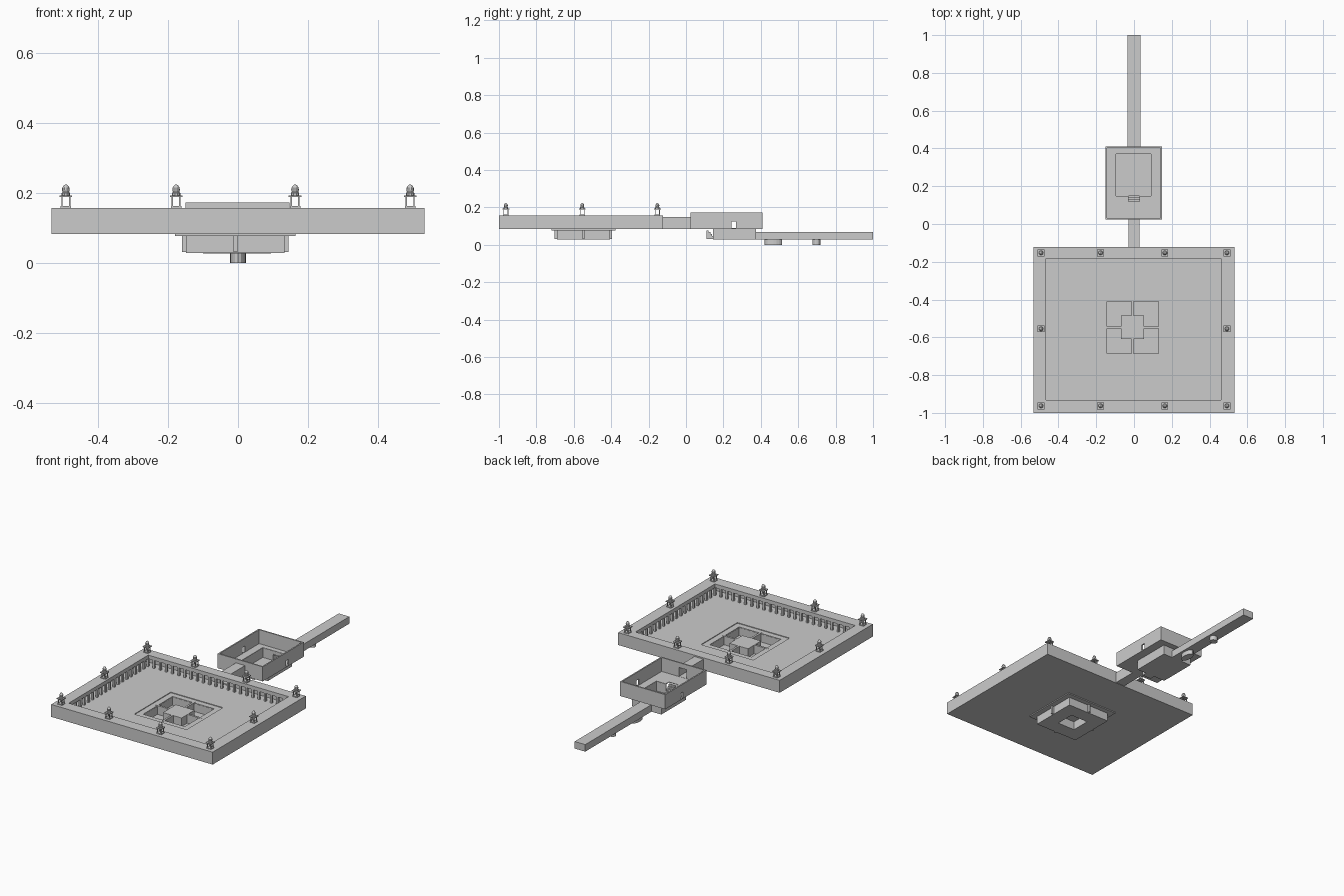
import bpy, bmesh, math

if "Cube" in bpy.data.objects:
    bpy.data.objects.remove(bpy.data.objects["Cube"])

def finish(name, bm):
    bmesh.ops.recalc_face_normals(bm, faces=bm.faces[:])
    me = bpy.data.meshes.new(name)
    bm.to_mesh(me)
    bm.free()
    ob = bpy.data.objects.new(name, me)
    bpy.context.collection.objects.link(ob)
    return ob

def add_box(bm, x0, x1, y0, y1, z0, z1):
    vs = bmesh.ops.create_cube(bm, size=1)["verts"]
    for v in vs:
        v.co.x = x1 if v.co.x > 0 else x0
        v.co.y = y1 if v.co.y > 0 else y0
        v.co.z = z1 if v.co.z > 0 else z0

def box(name, *b):
    bm = bmesh.new()
    add_box(bm, *b)
    return finish(name, bm)

def ring(name, outer, inner, a, b, along_y=False):
    # rectangular frame between two rectangles, extruded from a to b
    bm = bmesh.new()
    def loop(r, h):
        pts = [(r[0], r[2]), (r[1], r[2]), (r[1], r[3]), (r[0], r[3])]
        return [bm.verts.new((p, h, q) if along_y else (p, q, h)) for p, q in pts]
    loops = [loop(outer, a), loop(outer, b), loop(inner, b), loop(inner, a)]
    for k in range(4):
        A, B = loops[k], loops[(k + 1) % 4]
        for i in range(4):
            j = (i + 1) % 4
            bm.faces.new((A[i], A[j], B[j], B[i]))
    return finish(name, bm)

def inset(r, t):
    return (r[0] + t, r[1] - t, r[2] + t, r[3] - t)

def cut(ob, *b):
    c = box("cutter", *b)
    c.hide_render = True
    m = ob.modifiers.new("opening", "BOOLEAN")
    m.operation, m.solver, m.object = "DIFFERENCE", "EXACT", c
    bpy.context.view_layer.objects.active = ob
    bpy.ops.object.modifier_apply(modifier=m.name)
    bpy.data.objects.remove(c)

# Courtyard: floor, outer wall, gallery roof and inner beam
court = (-0.533, 0.533, -1.0, -0.122)
inner = (-0.465, 0.461, -0.932, -0.182)
ledge = (-0.18, 0.165, -0.72, -0.377)
pit = (-0.148, 0.133, -0.69, -0.407)
ring("court_floor", court, ledge, 0.083, 0.087)
wall = ring("court_wall", court, inset(court, 0.01), 0.087, 0.15)
cut(wall, -0.025, 0.025, -0.15, -0.1, 0.088, 0.143)
ring("gallery_roof", court, inner, 0.15, 0.157)
ring("gallery_beam", inset(inner, -0.012), inner, 0.135, 0.15)

# Gallery columns
bm = bmesh.new()
def column(x, y):
    add_box(bm, x - 0.006, x + 0.006, y - 0.006, y + 0.006, 0.087, 0.135)
nx, ny = 23, 19
cx0, cx1, cy0, cy1 = inset(inner, -0.006)
for i in range(nx + 1):
    for y in (cy0, cy1):
        column(cx0 + (cx1 - cx0) * i / nx, y)
for i in range(1, ny):
    for x in (cx0, cx1):
        column(x, cy0 + (cy1 - cy0) * i / ny)
finish("gallery_columns", bm)

# Sunken pit with a hollow island and four dividing walls
island = (-0.07, 0.053, -0.608, -0.485)
ring("pit_ledge", ledge, inset(pit, 0.003), 0.077, 0.083)
ring("pit_walls", pit, inset(pit, 0.004), 0.03, 0.079)
ring("pit_floor", pit, inset(island, 0.004), 0.028, 0.032)
ring("island_walls", island, inset(island, 0.004), 0.03, 0.08)
box("island_top", *island, 0.079, 0.083)
mx, my = (pit[0] + pit[1]) / 2, (pit[2] + pit[3]) / 2
t = 0.006
for n, b in (("west", (pit[0] - 0.012, island[0], my - t, my + t)),
             ("east", (island[1], pit[1] + 0.012, my - t, my + t)),
             ("south", (mx - t, mx + t, pit[2] - 0.012, island[2])),
             ("north", (mx - t, mx + t, island[3], pit[3] + 0.012))):
    box("pit_divider_" + n, *b, 0.031, 0.084)

# Roof turrets: base, four posts, eave slab, drum and dome
def turret(bm, x, y):
    add_box(bm, x - .015, x + .015, y - .015, y + .015, .157, .162)
    for sx in (-1, 1):
        for sy in (-1, 1):
            px, py = x + sx * .011, y + sy * .011
            add_box(bm, px - .002, px + .002, py - .002, py + .002, .162, .188)
    add_box(bm, x - .018, x + .018, y - .018, y + .018, .188, .193)
    prof = [(.012, .193), (.012, .2), (.009, .202), (.011, .208),
            (.01, .215), (.006, .221), (.0015, .224)]
    n, rows = 10, []
    for r, z in prof:
        rows.append([bm.verts.new((x + r * math.cos(2 * math.pi * i / n),
                                   y + r * math.sin(2 * math.pi * i / n), z)) for i in range(n)])
    for a, b in zip(rows, rows[1:]):
        for i in range(n):
            j = (i + 1) % n
            bm.faces.new((a[i], a[j], b[j], b[i]))
    bm.faces.new(rows[0][::-1])
    bm.faces.new(rows[-1])
bm = bmesh.new()
for x in (-0.492, -0.177, 0.163, 0.492):
    for y in (-0.963, -0.555, -0.153):
        if y != -0.555 or abs(x) > 0.4:
            turret(bm, x, y)
finish("roof_turrets", bm)

# Upper corridor from the courtyard to the chamber
c1 = (-0.03, 0.03, 0.085, 0.149)
ring("upper_corridor", c1, inset(c1, 0.005), -0.125, 0.028, True)

# Upper chamber, open at the top, with front and side doorways
room = (-0.15, 0.147, 0.023, 0.41)
hall = (-0.097, 0.092, 0.148, 0.372)
ring("chamber_floor_surround", room, hall, 0.085, 0.089)
floor = bpy.data.objects["chamber_floor_surround"]
cut(floor, -0.03, 0.03, 0.118, 0.15, 0.05, 0.12)
walls = ring("chamber_walls", room, inset(room, 0.008), 0.087, 0.172)
cut(walls, -0.025, 0.025, 0.0, 0.05, 0.09, 0.143)
cut(walls, -0.2, 0.2, 0.243, 0.268, 0.09, 0.125)

# Lower chamber below the floor opening
low = ring("lower_chamber_walls", inset(hall, -0.003), inset(hall, 0.001), 0.03, 0.087)
cut(low, -0.03, 0.03, 0.33, 0.4, 0.033, 0.065)
cut(low, -0.028, 0.028, 0.1, 0.2, 0.033, 0.1)
box("lower_chamber_floor", *inset(hall, -0.003), 0.027, 0.031)

# Stairs between the two levels
bm = bmesh.new()
for i in range(5):
    add_box(bm, -0.03, 0.03, 0.11 + 0.01 * i, 0.12 + 0.01 * i, 0.03, 0.077 - 0.01 * i)
finish("stairs", bm)

# Long lower corridor with closed end
c2 = (-0.035, 0.035, 0.027, 0.069)
ring("lower_corridor", c2, inset(c2, 0.004), 0.37, 1.0, True)
box("corridor_end", *c2[:2], 0.995, 1.0, *c2[2:])

# Rounded shafts below the corridor
for n, y, ry in (("large", 0.467, 0.046), ("small", 0.697, 0.021)):
    bm = bmesh.new()
    r = bmesh.ops.create_cone(bm, cap_ends=True, segments=16, radius1=1, radius2=1, depth=1)
    for v in r["verts"]:
        v.co = (v.co.x * 0.023, y + v.co.y * ry, 0.014 + v.co.z * 0.028)
    finish("shaft_" + n, bm)
